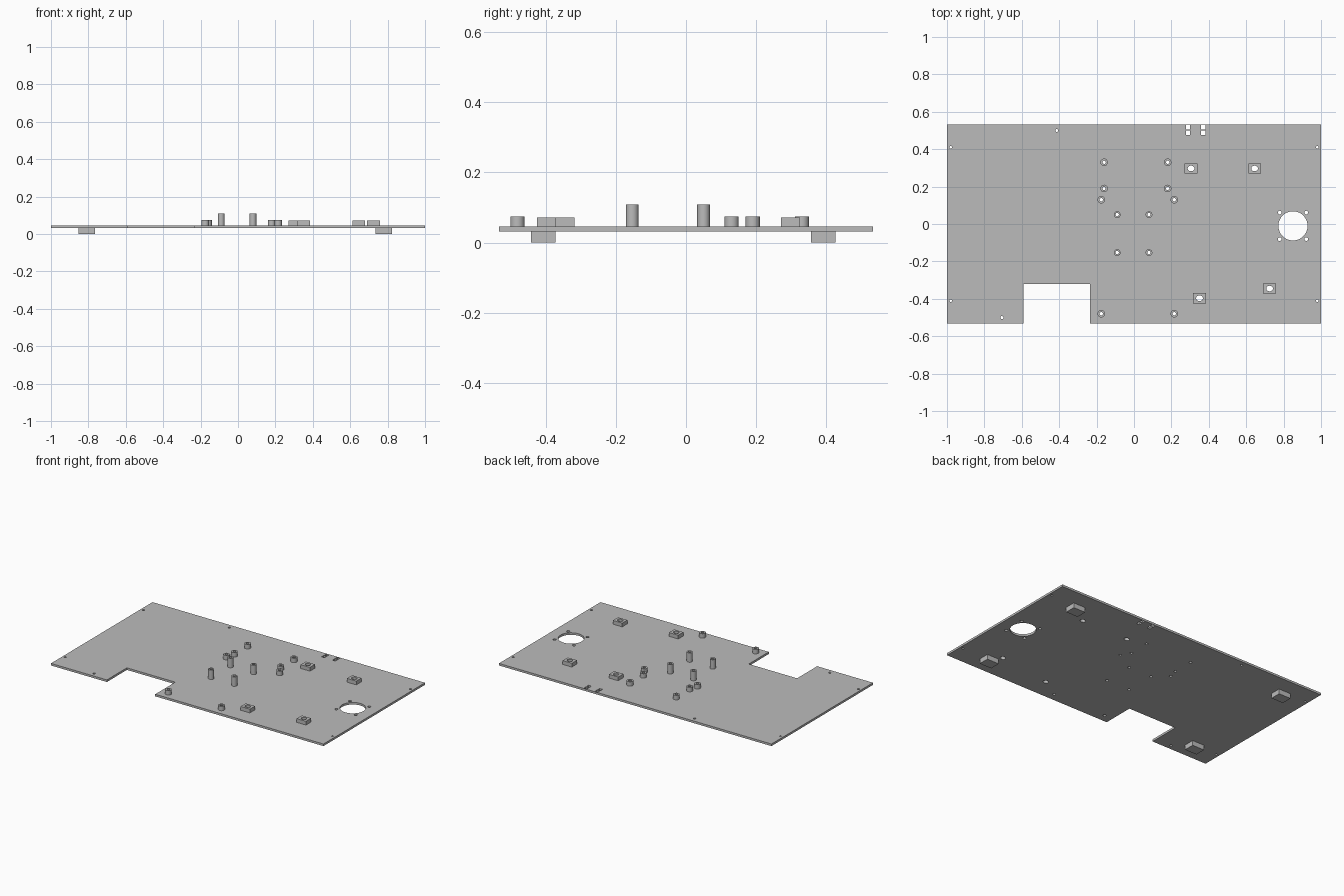
import bpy
import bmesh
from math import radians
from mathutils import Matrix, Vector

default = bpy.data.objects.get("Cube")
if default:
    bpy.data.objects.remove(default)

grey = bpy.data.materials.new("plain grey")
grey.use_nodes = True
grey.diffuse_color = (0.5, 0.5, 0.5, 1)
grey.node_tree.nodes["Principled BSDF"].inputs["Base Color"].default_value = (0.5, 0.5, 0.5, 1)

PLATE_BOTTOM, PLATE_TOP = 0.032, 0.046
HALF_DEPTH = 0.532


def add_box(bm, x0, x1, y0, y1, z0, z1):
    size = (x1 - x0, y1 - y0, z1 - z0)
    centre = Vector((x0 + x1, y0 + y1, z0 + z1)) / 2
    bmesh.ops.create_cube(bm, size=1, matrix=Matrix.Translation(centre) @ Matrix.Diagonal((*size, 1)))


def add_cylinder(bm, x, y, r, z0, z1, sides=32, stretch=1):
    matrix = Matrix.Translation((x, y, (z0 + z1) / 2)) @ Matrix.Diagonal((stretch, 1, 1, 1))
    bmesh.ops.create_cone(bm, cap_ends=True, segments=sides, radius1=r, radius2=r,
                          depth=z1 - z0, matrix=matrix)


def make_object(name, bm):
    mesh = bpy.data.meshes.new(name)
    bm.to_mesh(mesh)
    bm.free()
    mesh.materials.append(grey)
    obj = bpy.data.objects.new(name, mesh)
    bpy.context.collection.objects.link(obj)
    return obj


# Positions of the fittings on the plate
short_standoffs = [(x, y) for x in (-0.16, 0.18) for y in (0.19, 0.33)]
short_standoffs += [(x, y) for x in (-0.175, 0.215) for y in (-0.48, 0.13)]
tall_standoffs = [(x, y) for x in (-0.09, 0.08) for y in (-0.153, 0.05)]
mount_blocks = [(0.305, 0.297), (0.645, 0.297), (0.35, -0.397), (0.725, -0.345)]

# One cutter holding every opening
cut = bmesh.new()
LOW, HIGH = -0.1, 0.3
add_box(cut, -0.59, -0.235, -0.7, -0.322, LOW, HIGH)
for x in (0.289, 0.37):
    for y in (0.489, 0.517):
        add_box(cut, x - 0.011, x + 0.011, y - 0.012, y + 0.012, LOW, HIGH)
add_cylinder(cut, 0.85, -0.01, 0.078, LOW, HIGH, 64)
for dx in (-0.071, 0.071):
    for dy in (-0.071, 0.071):
        add_cylinder(cut, 0.85 + dx, dy - 0.01, 0.01, LOW, HIGH, 24)
for x in (-0.98, 0.98):
    for y in (-0.41, 0.41):
        add_cylinder(cut, x, y, 0.007, LOW, HIGH, 24)
for x, y in ((-0.413, 0.5), (-0.706, -0.5)):
    add_cylinder(cut, x, y, 0.008, LOW, HIGH, 24)
for x, y in short_standoffs + tall_standoffs:
    add_cylinder(cut, x, y, 0.009, LOW, HIGH, 24)
for x, y in mount_blocks:
    add_cylinder(cut, x, y, 0.015, LOW, HIGH, 32, 1.2)
cutter = make_object("opening_cutter", cut)
cutter.hide_render = True

parts = []

# Base plate
bm = bmesh.new()
add_box(bm, -1, 1, -HALF_DEPTH, HALF_DEPTH, PLATE_BOTTOM, PLATE_TOP)
parts.append(make_object("base_plate", bm))

# Hollow standoffs
for name, places, radius, top in (("short_standoff", short_standoffs, 0.02, 0.075),
                                  ("tall_standoff", tall_standoffs, 0.018, 0.108)):
    for x, y in places:
        bm = bmesh.new()
        add_cylinder(bm, x, y, radius, PLATE_TOP, top)
        parts.append(make_object(name, bm))

# Drilled mounting blocks
for x, y in mount_blocks:
    bm = bmesh.new()
    add_box(bm, x - 0.034, x + 0.034, y - 0.027, y + 0.027, PLATE_TOP, 0.071)
    parts.append(make_object("mount_block", bm))

# Drill everything and keep hard edges
for obj in parts:
    boolean = obj.modifiers.new("openings", "BOOLEAN")
    boolean.operation = "DIFFERENCE"
    boolean.solver = "EXACT"
    boolean.object = cutter
    bpy.ops.object.select_all(action="DESELECT")
    obj.select_set(True)
    bpy.context.view_layer.objects.active = obj
    bpy.ops.object.modifier_apply(modifier=boolean.name)
    bpy.ops.object.shade_smooth_by_angle(angle=radians(30))
bpy.data.objects.remove(cutter)

# Feet under the plate
for x in (-0.809, 0.779):
    for y in (-0.406, 0.391):
        bm = bmesh.new()
        add_box(bm, x - 0.044, x + 0.044, y - 0.035, y + 0.035, 0, PLATE_BOTTOM)
        make_object("foot", bm)
